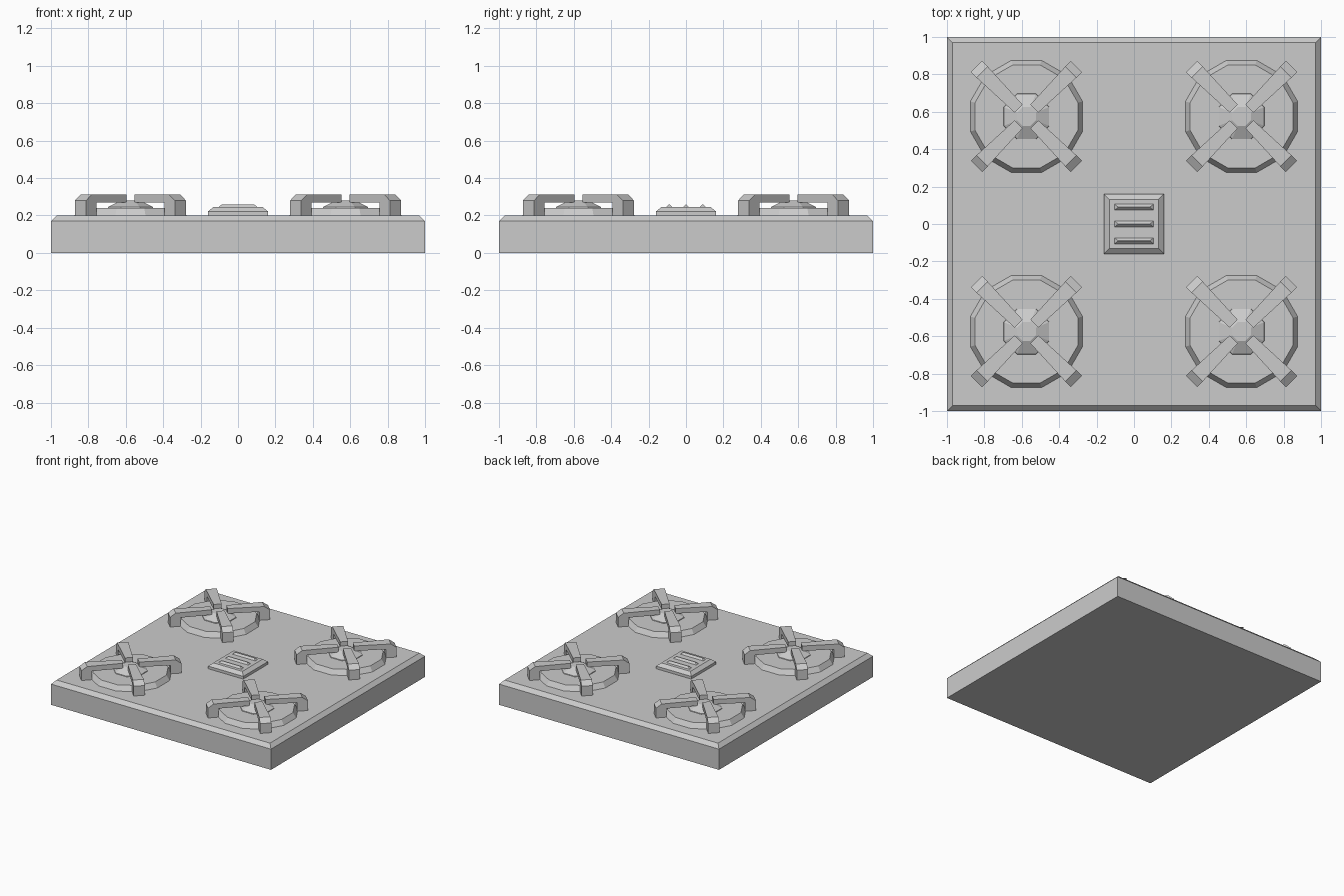
import bpy, bmesh
from math import cos, sin, pi, sqrt, atan2

if "Cube" in bpy.data.objects:
    bpy.data.objects.remove(bpy.data.objects["Cube"])


def make(name, loops, cap=True):
    """Skin a stack of equal-length point loops and close both ends."""
    bm = bmesh.new()
    rings = [[bm.verts.new(p) for p in loop] for loop in loops]
    n = len(rings[0])
    for a, b in zip(rings, rings[1:]):
        for i in range(n):
            j = (i + 1) % n
            bm.faces.new((a[i], a[j], b[j], b[i]))
    bm.faces.new(rings[0][::-1])
    bm.faces.new(rings[-1])
    bmesh.ops.recalc_face_normals(bm, faces=bm.faces)
    mesh = bpy.data.meshes.new(name)
    bm.to_mesh(mesh)
    bm.free()
    ob = bpy.data.objects.new(name, mesh)
    bpy.context.collection.objects.link(ob)
    return ob


def rect(hx, hy, z, cy=0.0):
    return [(-hx, cy - hy, z), (hx, cy - hy, z), (hx, cy + hy, z), (-hx, cy + hy, z)]


def polygon(n, apothem, z, cx, cy):
    r = apothem / cos(pi / n)
    return [(cx + r * cos((i + .5) * 2 * pi / n),
             cy + r * sin((i + .5) * 2 * pi / n), z) for i in range(n)]


# Base slab with chamfered top edge
make("base_slab", [rect(1, 1, 0), rect(1, 1, .17), rect(.97, .97, .2)])

# Central vent block with three ridges
make("vent_block", [rect(.16, .16, .19), rect(.16, .16, .222), rect(.132, .132, .245)])
for y in (-.09, 0, .09):
    make("vent_ridge", [rect(.107, .018, .243, y), rect(.085, .001, .26, y)])

# Side profile of a pan support arm: (distance from burner centre, height)
ARM = [(.378, .19), (.378, .28), (.335, .311), (.06, .311),
       (.06, .27), (.297, .27), (.297, .19)]


def arm(cx, cy, angle):
    c, s = cos(angle), sin(angle)
    sides = []
    for side in (-1, 1):
        loop = []
        for d, z in ARM:
            w = side * (.03 + .012 * min(1, (d - .06) / .275))
            loop.append((cx + d * c - w * s, cy + d * s + w * c, z))
        sides.append(loop)
    make("support_arm", sides)


# Four burners: twelve-sided dish, eight-sided cap, four arms
for cx in (-.575, .575):
    for cy in (-.575, .575):
        make("burner_dish", [polygon(12, .3, .19, cx, cy), polygon(12, .3, .2, cx, cy),
                             polygon(12, .275, .24, cx, cy)])
        make("burner_cap", [polygon(8, .122, .238, cx, cy), polygon(8, .12, .245, cx, cy),
                            polygon(8, .05, .281, cx, cy)])
        for k in range(4):
            arm(cx, cy, pi / 4 + k * pi / 2)
